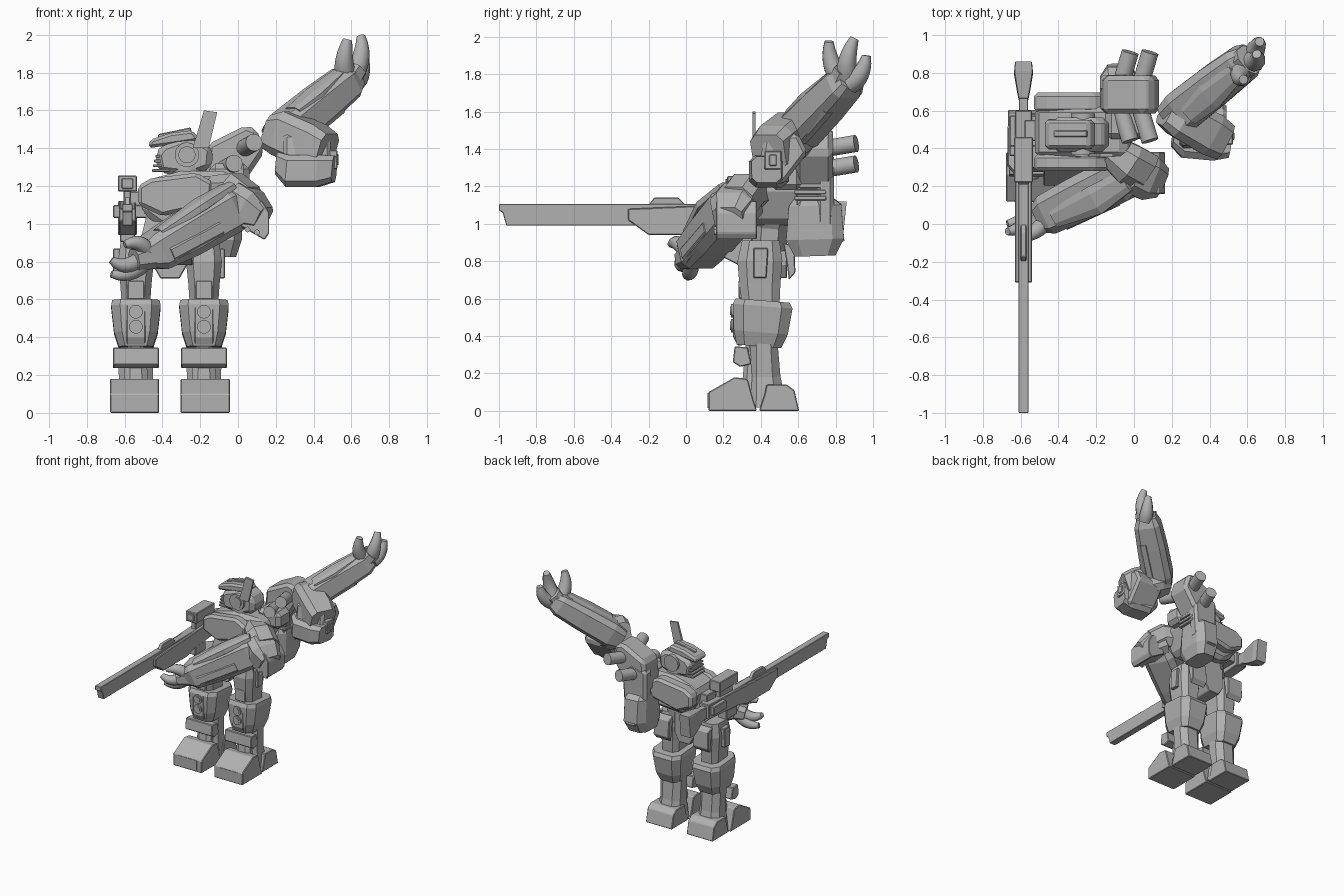
import bpy, bmesh, math
from mathutils import Vector as V

grey = bpy.data.materials.new("armour grey")
grey.diffuse_color = (0.44, 0.44, 0.44, 1)


def finish(name, bm, bevel=0.0, smooth=0):
    bmesh.ops.recalc_face_normals(bm, faces=bm.faces)
    me = bpy.data.meshes.new(name)
    bm.to_mesh(me)
    bm.free()
    ob = bpy.data.objects.new(name, me)
    bpy.context.collection.objects.link(ob)
    me.materials.append(grey)
    if bevel:
        m = ob.modifiers.new("edge", 'BEVEL')
        m.width, m.segments = bevel, 1
    if smooth:
        me.shade_smooth()
        me.set_sharp_from_angle(angle=math.radians(smooth))
    return ob


def skin(name, rings, **kw):
    """Join equal rings of points into a closed body."""
    bm = bmesh.new()
    rs = [[bm.verts.new(p) for p in r] for r in rings]
    n = len(rs[0])
    for a, b in zip(rs, rs[1:]):
        for i in range(n):
            bm.faces.new((a[i], a[(i + 1) % n], b[(i + 1) % n], b[i]))
    bm.faces.new(rs[0])
    bm.faces.new(rs[-1])
    return finish(name, bm, **kw)


def limb(name, secs, hint=(0, 0, 1), ch=0.25, **kw):
    """Chamfered box sections (centre, width, height) along a line."""
    a = (V(secs[-1][0]) - V(secs[0][0])).normalized()
    s = a.cross(V(hint)).normalized()
    u = s.cross(a)
    k = 0.5 - ch
    oct_ = [(.5, -k), (.5, k), (k, .5), (-k, .5), (-.5, k), (-.5, -k), (-k, -.5), (k, -.5)]
    return skin(name, [[V(c) + s * (w * x) + u * (h * y) for x, y in oct_] for c, w, h in secs], **kw)


def prism(name, pts, axis, lo, hi, bevel=0.005):
    """Extrude a flat outline along the x or y axis."""
    def at(p, d):
        return (d, p[0], p[1]) if axis == 'x' else (p[0], d, p[1])
    return skin(name, [[at(p, d) for p in pts] for d in (lo, hi)], bevel=bevel)


def box(name, x0, x1, y0, y1, z0, z1, bevel=0.005):
    return prism(name, [(x0, z0), (x1, z0), (x1, z1), (x0, z1)], 'y', y0, y1, bevel)


def rod(name, p0, p1, r0, r1=None, n=20):
    p0, p1 = V(p0), V(p1)
    a = (p1 - p0).normalized()
    s = a.orthogonal().normalized()
    u = a.cross(s)
    angs = [i * math.tau / n for i in range(n)]
    return skin(name, [[p + (s * math.cos(t) + u * math.sin(t)) * r for t in angs]
                       for p, r in ((p0, r0), (p1, r1 or r0))], smooth=40)


def finger(name, pts, r):
    """Curved tapering claw through three points."""
    a, b, c = map(V, pts)
    ref = (b - a).cross(c - b).normalized()
    rings = []
    for i in range(7):
        t = i / 6
        p = a * (1 - t) ** 2 + b * 2 * t * (1 - t) + c * t * t
        d = ((b - a) * (1 - t) + (c - b) * t).normalized()
        u = d.cross(ref).normalized()
        q = r * (1 - 0.55 * t * t)
        rings.append([p + (ref * math.cos(k * math.tau / 10) + u * math.sin(k * math.tau / 10)) * q
                      for k in range(10)])
    skin(name, rings, smooth=50)


# Legs
for s, side in ((-1, "right"), (1, "left")):
    c = -0.36 + s * 0.18
    f = c + s * 0.007
    prism(side + "_toe", [(.12, 0), (.12, .10), (.26, .18), (.33, .17), (.36, .06), (.38, 0)], 'x', f - .13, f + .13)
    box(side + "_toe_plate", f - .085, f + .085, .116, .13, .015, .095, 0)
    prism(side + "_heel", [(.39, 0), (.42, .09), (.43, .14), (.54, .14), (.58, .11), (.605, 0)], 'x', f - .12, f + .12)
    limb(side + "_shin", [((c, .43, .02), .22, .22), ((c, .42, .18), .18, .17), ((c, .415, .36), .19, .15)], (0, 1, 0))
    prism(side + "_shin_guard", [(.25, .26), (.26, .345), (.33, .34), (.35, .25), (.29, .235)], 'x', c - .122, c + .122)
    limb(side + "_shin_ridge", [((c, .34, .03), .15, .10), ((c, .36, .36), .10, .08)], (0, 1, 0))
    limb(side + "_knee_armour", [((c, .39, .345), .18, .24), ((c, .40, .42), .23, .29),
                                ((c, .41, .56), .262, .32), ((c, .41, .59), .25, .29)], (0, 1, 0), .18)
    prism(side + "_knee_plate", [(.275, .35), (.25, .40), (.25, .57), (.26, .59), (.3, .59), (.3, .35)], 'x', c - .05, c + .05)
    for z in (.455, .535):
        rod(side + "_knee_disc", (c, .24, z), (c, .26, z), .036)
        rod(side + "_knee_disc_hub", (c, .235, z), (c, .25, z), .023)
    limb(side + "_thigh", [((c, .40, .57), .15, .20), ((c, .395, .68), .165, .22),
                          ((c, .395, .80), .19, .24), ((c, .40, .91), .16, .2)], (0, 1, 0), .2)
    box(side + "_thigh_plate", c - .045, c + .045, .282, .32, .60, .70)
    e = c + s * .09
    prism(side + "_hip_box", [(.36, .71), (.43, .71), (.44, .87), (.36, .87)], 'x', e - .03, e + .02)
    prism(side + "_rear_skirt", [(.52, .90), (.58, .88), (.585, .74), (.55, .70), (.54, .78)], 'x', c - .07, c + .07)

# Hips and waist
prism("pelvis", [(-.45, .95), (-.27, .95), (-.27, .78), (-.31, .71), (-.41, .71), (-.45, .78)], 'y', .31, .54)
prism("front_skirt", [(.20, .82), (.30, .96), (.36, .95), (.34, .80), (.28, .78)], 'x', -.48, -.24)
limb("waist", [((-.35, .44, .88), .34, .2), ((-.33, .45, 1.0), .32, .18), ((-.31, .46, 1.12), .42, .26)], (0, 1, 0))

# Torso
prism("chest", [(-.53, 1.2), (-.45, 1.24), (-.3, 1.28), (-.05, 1.28), (.0, 1.2), (-.08, 1.0), (-.4, .98), (-.5, 1.05)],
      'y', .35, .62, .03)
for y0, y1, nm in ((.28, .37, "front"), (.59, .695, "rear")):
    prism(nm + "_collar", [(-.53, 1.1), (-.53, 1.2), (-.46, 1.24), (-.22, 1.27), (-.13, 1.22), (-.14, 1.1), (-.4, 1.04)],
          'y', y0, y1, .02)
rod("neck", (-.27, .475, 1.24), (-.27, .475, 1.32), .10)
box("gun_mount", -.66, -.48, .41, .575, 1.03, 1.10)
box("gun_mount_arm", -.58, -.4, .44, .55, 1.08, 1.17)

# Head, facing along -x
prism("head", [(-.42, 1.27), (-.44, 1.37), (-.40, 1.42), (-.32, 1.45), (-.2, 1.45), (-.13, 1.40), (-.14, 1.29), (-.25, 1.25)],
      'y', .385, .565, .035)
prism("brow_crest", [(-.475, 1.40), (-.465, 1.445), (-.36, 1.48), (-.24, 1.495), (-.2, 1.44), (-.33, 1.42)],
      'y', .40, .55, .015)
prism("crest_ridge", [(-.43, 1.44), (-.42, 1.475), (-.25, 1.51), (-.24, 1.46)], 'y', .46, .495)
for y in (.365, .535):
    rod("ear_ring", (-.27, y, 1.365), (-.27, y + .05, 1.365), .065)
rod("ear_hub", (-.27, .357, 1.365), (-.27, .39, 1.365), .045)
for i in range(4):
    box("cheek_vent", -.455 + i * .006, -.36, .395, .555, 1.275 + i * .025, 1.29 + i * .025, .003)
prism("antenna_fin", [(-.24, 1.40), (-.18, 1.60), (-.11, 1.59), (-.155, 1.40)], 'y', .355, .372, 0)

# Raised side shoulder with thrusters
prism("shoulder_shield", [(-.18, 1.22), (-.16, 1.42), (.04, 1.52), (.10, 1.50), (.14, 1.38), (.02, 1.2), (-.02, 1.16), (-.18, 1.16)],
      'y', .585, .785, .025)
prism("shield_back", [(-.18, .98), (-.18, 1.34), (-.04, 1.38), (.04, 1.26), (.02, .98)], 'y', .70, .79, .02)
box("shoulder_link", -.15, .06, .45, .62, 1.18, 1.32, .03)
box("rib_core", -.16, .01, .59, .74, 1.1, 1.25)
for i in range(4):
    box("shoulder_rib", -.15, .035, .58, .75, 1.125 + i * .033, 1.15 + i * .033, .004)
limb("rear_pack", [((-.09, .69, .83), .16, .22), ((-.08, .69, .92), .2, .31),
                   ((-.08, .69, 1.1), .2, .28), ((-.08, .68, 1.14), .18, .2)], (0, 1, 0), .2)
prism("pack_fin", [(.78, .88), (.85, .91), (.80, .98)], 'x', -.12, -.04, 0)
for x, z in ((-.02, 1.31), (.085, 1.42)):
    for y in (.44, .91):
        rod("thruster", (x - .07, .67, z - .03), (x, y, z + .01), .046)

# Raised arm
limb("raised_upper_arm", [((.17, .60, 1.49), .16, .18), ((.24, .57, 1.48), .22, .24),
                         ((.40, .48, 1.41), .23, .24), ((.47, .44, 1.38), .2, .2)], ch=.18)
limb("raised_elbow_pad", [((.21, .48, 1.32), .14, .12), ((.27, .45, 1.28), .2, .17),
                         ((.43, .43, 1.28), .19, .17), ((.51, .43, 1.29), .16, .14)], ch=.18)
prism("raised_elbow_block", [(.38, 1.23), (.52, 1.21), (.65, 1.38), (.60, 1.48), (.42, 1.48)], 'x', .24, .49, .02)
box("elbow_vent_frame", .47, .525, .42, .51, 1.29, 1.39)
box("elbow_vent", .52, .532, .445, .485, 1.31, 1.37, .004)
limb("raised_forearm", [((.20, .56, 1.45), .18, .15), ((.27, .61, 1.50), .23, .2),
                       ((.44, .745, 1.64), .22, .19), ((.57, .845, 1.745), .2, .17), ((.61, .88, 1.78), .15, .12)], ch=.18)
limb("raised_forearm_plate", [((.29, .58, 1.59), .12, .06), ((.40, .68, 1.68), .16, .07), ((.54, .80, 1.80), .10, .05)])
limb("raised_forearm_side", [((.34, .61, 1.47), .08, .10), ((.53, .75, 1.63), .08, .10)])
limb("raised_palm", [((.56, .83, 1.74), .16, .13), ((.61, .87, 1.82), .16, .11)])
for pts in ([(.57, .82, 1.78), (.55, .76, 1.86), (.58, .765, 1.975)],
            [(.61, .86, 1.78), (.67, .85, 1.88), (.65, .90, 1.99)],
            [(.62, .88, 1.75), (.66, .95, 1.79), (.665, .965, 1.90)]):
    finger("raised_claw", pts, .055)

# Lowered arm across the front
limb("lowered_upper_arm", [((-.14, .40, 1.17), .16, .18), ((-.03, .32, 1.17), .22, .2), ((.06, .27, 1.10), .22, .2)])
limb("lowered_elbow", [((-.02, .29, 1.12), .24, .22), ((.06, .25, 1.07), .24, .22), ((.135, .225, 1.03), .17, .13)], ch=.2)
prism("elbow_block", [(.01, .99), (.06, 1.12), (.13, 1.12), (.165, 1.06), (.165, .95), (.14, .915)], 'y', .16, .38)
for x in (.05, .10):
    rod("elbow_bolt", (x, .15, .985 - x * .3), (x, .17, .985 - x * .3), .015)
limb("lowered_forearm", [((.02, .295, 1.12), .18, .18), ((-.06, .25, 1.07), .25, .24),
                        ((-.28, .14, .94), .24, .23), ((-.44, .06, .85), .22, .2), ((-.49, .035, .83), .16, .14)], ch=.18)
limb("lowered_forearm_plate", [((-.04, .23, 1.2), .12, .05), ((-.2, .13, 1.1), .16, .07), ((-.42, .03, .95), .10, .05)])
limb("lowered_forearm_side", [((-.1, .13, .98), .08, .1), ((-.36, .01, .84), .08, .1)])
limb("lowered_palm", [((-.46, .04, .83), .15, .14), ((-.55, .0, .81), .13, .11)])
for pts in ([(-.48, .0, .86), (-.52, -.05, .92), (-.60, -.08, .89)],
            [(-.52, .02, .81), (-.60, -.03, .75), (-.67, -.04, .81)],
            [(-.50, .03, .79), (-.58, .02, .71), (-.67, .0, .735)]):
    finger("lowered_claw", pts, .045)

# Rifle, pointing along -y
prism("rifle_barrel", [(-1, 1.105), (.3, 1.105), (.3, .99), (-.96, .99), (-.98, 1.06), (-1, 1.07)], 'x', -.612, -.558, .003)
prism("rifle_body", [(-.31, 1.02), (-.2, .94), (.1, .94), (.2, .97), (.6, 1.0), (.6, 1.12), (-.31, 1.08)], 'x', -.63, -.54)
prism("rifle_rail", [(-.2, 1.10), (-.17, 1.14), (-.04, 1.14), (.0, 1.10)], 'x', -.60, -.57, .004)
box("rifle_scope", -.635, -.535, .22, .46, 1.17, 1.255)
box("scope_lens", -.615, -.555, .21, .24, 1.185, 1.24, .004)
box("scope_foot", -.605, -.565, .25, .42, 1.10, 1.18)
box("rifle_magazine", -.625, -.545, .22, .36, .905, 1.0)
box("rifle_neck", -.61, -.56, .58, .74, 1.0, 1.10)
limb("rifle_stock", [((-.585, .66, 1.05), .05, .11), ((-.585, .71, 1.04), .07, .14),
                     ((-.585, .80, 1.03), .10, .18), ((-.585, .85, 1.03), .09, .18)], ch=.04)
